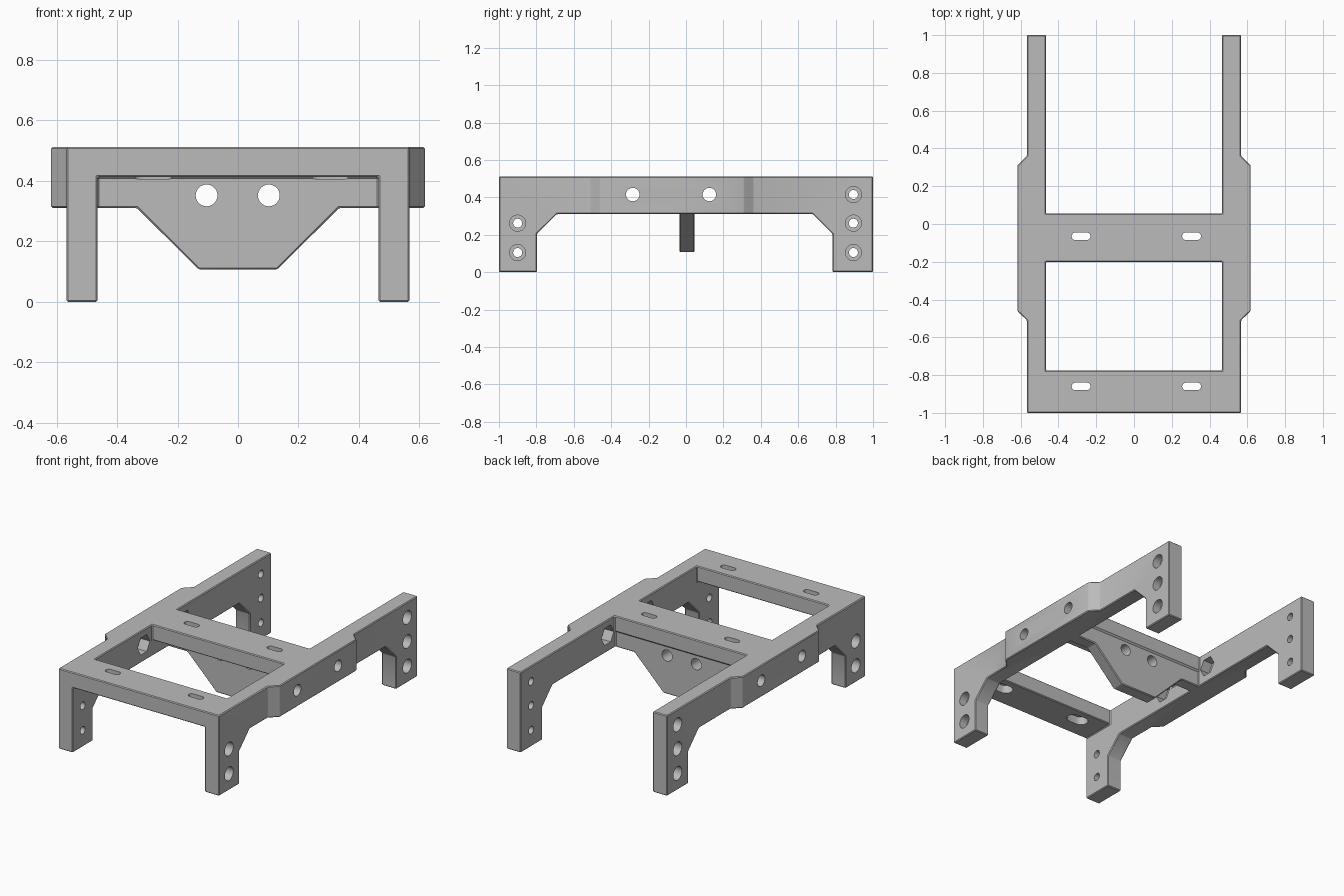
import bpy, bmesh, math
from mathutils import Vector

cube = bpy.data.objects.get("Cube")
if cube:
    bpy.data.objects.remove(cube)

grey = bpy.data.materials.new("plain grey")
grey.use_nodes = True
grey.diffuse_color = (0.5, 0.5, 0.5, 1)
grey.node_tree.nodes["Principled BSDF"].inputs["Base Color"].default_value = (0.5, 0.5, 0.5, 1)

TOP, RAIL_Z, BAR_Z = 0.512, 0.311, 0.413
INNER, OUTER, PAD = 0.465, 0.567, 0.618


def prism(name, points, axis, lo, hi):
    """Extrude a 2D outline along an axis: x takes (y, z), y takes (x, z), z takes (x, y)."""
    place = {"x": lambda a, b, t: (t, a, b),
             "y": lambda a, b, t: (a, t, b),
             "z": lambda a, b, t: (a, b, t)}[axis]
    bm = bmesh.new()
    face = bm.faces.new([bm.verts.new(place(a, b, lo)) for a, b in points])
    new = bmesh.ops.extrude_face_region(bm, geom=[face])["geom"]
    shift = Vector(place(0, 0, hi - lo))
    bmesh.ops.translate(bm, vec=shift, verts=[v for v in new if isinstance(v, bmesh.types.BMVert)])
    bmesh.ops.recalc_face_normals(bm, faces=bm.faces)
    mesh = bpy.data.meshes.new(name)
    bm.to_mesh(mesh)
    bm.free()
    mesh.materials.append(grey)
    obj = bpy.data.objects.new(name, mesh)
    bpy.context.collection.objects.link(obj)
    return obj


def rect(a0, a1, b0, b1):
    return [(a0, b0), (a1, b0), (a1, b1), (a0, b1)]


def disc(a, b, r, n=32):
    return [(a + r * math.cos(math.tau * i / n), b + r * math.sin(math.tau * i / n)) for i in range(n)]


def slot(cx, cy, length, width):
    r, h, n = width / 2, (length - width) / 2, 12
    ends = [(h, -math.pi / 2), (-h, math.pi / 2)]
    return [(cx + s + r * math.cos(a + math.pi * i / n), cy + r * math.sin(a + math.pi * i / n))
            for s, a in ends for i in range(n + 1)]


def apply_modifier(mod):
    bpy.context.view_layer.objects.active = frame
    bpy.ops.object.modifier_apply(modifier=mod.name)


def combine(tool, operation="DIFFERENCE"):
    tool.hide_render = True
    mod = frame.modifiers.new("combine", "BOOLEAN")
    mod.operation, mod.solver, mod.object = operation, "EXACT", tool
    apply_modifier(mod)
    bpy.data.objects.remove(tool)


# Side silhouette with four legs, trimmed to the plan outline with side pads
frame = prism("frame", [(-1, 0), (-0.797, 0), (-0.797, 0.205), (-0.69, RAIL_Z), (0.677, RAIL_Z),
                        (0.783, 0.205), (0.783, 0), (1, 0), (1, TOP), (-1, TOP)], "x", -0.8, 0.8)
half = [(OUTER, -1.2), (OUTER, -0.51), (PAD, -0.46), (PAD, 0.31), (OUTER, 0.36), (OUTER, 1.2)]
outline = half + [(-x, y) for x, y in reversed(half)]
combine(prism("plan_trim", outline, "z", -0.5, 1), "INTERSECT")

# Open bays between the rails, and clearance under the two crossbars
combine(prism("rear_bay", rect(-INNER, INNER, 0.055, 2), "z", -1, 1))
combine(prism("middle_bay", rect(-INNER, INNER, -0.775, -0.2), "z", -1, 1))
combine(prism("under_clearance", rect(-INNER, INNER, -2, 2), "z", -1, BAR_Z))

# Tapered hanging web under the middle crossbar
web = [(-0.52, 0.45), (-0.52, RAIL_Z), (-0.335, RAIL_Z), (-0.13, 0.107),
       (0.13, 0.107), (0.335, RAIL_Z), (0.52, RAIL_Z), (0.52, 0.45)]
combine(prism("web", web, "y", -0.035, 0.045), "UNION")

# Merge flat regions, then break the sharp edges
bm = bmesh.new()
bm.from_mesh(frame.data)
bmesh.ops.remove_doubles(bm, verts=bm.verts, dist=0.0005)
bmesh.ops.dissolve_limit(bm, angle_limit=math.radians(1), verts=bm.verts, edges=bm.edges)
bm.to_mesh(frame.data)
bm.free()
bevel = frame.modifiers.new("edge_break", "BEVEL")
bevel.width, bevel.segments, bevel.limit_method = 0.006, 1, "ANGLE"
bevel.angle_limit = math.radians(30)
apply_modifier(bevel)

# Leg screw holes with counterbores on the outside
leg_holes = [(-0.9, z) for z in (0.105, 0.262)] + [(0.895, z) for z in (0.105, 0.262, 0.415)]
for y, z in leg_holes:
    combine(prism("screw_hole", disc(y, z, 0.024), "x", -1, 1))
    for side in (-1, 1):
        combine(prism("counterbore", disc(y, z, 0.043), "x", *sorted((side * 0.515, side))))

# Pad bolt holes with hexagonal nut pockets on the inside
for y in (-0.285, 0.125):
    combine(prism("bolt_hole", disc(y, 0.415, 0.036), "x", -1, 1))
    for side in (-1, 1):
        combine(prism("nut_pocket", disc(y, 0.415, 0.062, 6), "x", *sorted((side * 0.4, side * 0.53))))

# Crossbar slots with wider recesses underneath
for x in (-0.28, 0.305):
    for y in (-0.065, -0.86):
        combine(prism("slot", slot(x, y, 0.1, 0.04), "z", BAR_Z - 0.006, 1))
        combine(prism("slot_recess", slot(x, y, 0.14, 0.085), "z", BAR_Z - 0.006, 0.465))

# Two round holes through the web
for x in (-0.104, 0.102):
    combine(prism("web_hole", disc(x, 0.352, 0.036), "y", -0.15, 0.15))

bpy.ops.object.select_all(action="DESELECT")
frame.select_set(True)
bpy.context.view_layer.objects.active = frame
bpy.ops.object.shade_smooth_by_angle(angle=math.radians(30))
